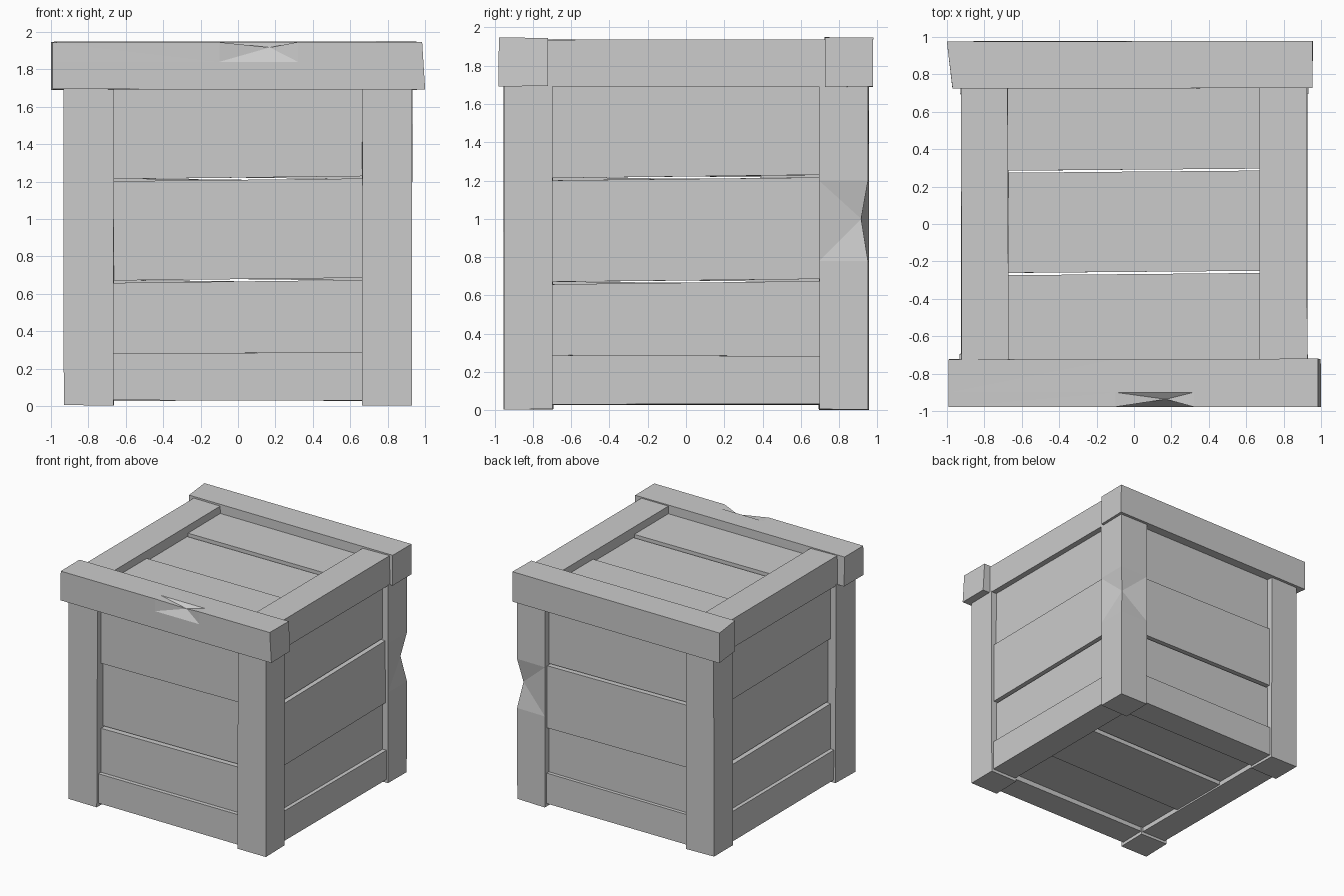
import bpy, bmesh, random
from math import radians
from mathutils import Vector, Matrix

if "Cube" in bpy.data.objects:
    bpy.data.objects.remove(bpy.data.objects["Cube"])

random.seed(4)


def box(name, lo, hi, jitter=0.003, cuts=(), shape=None, matrix=None):
    """Box between two corners with optional edge cuts and vertex shaping."""
    lo, hi = Vector(lo), Vector(hi)
    bm = bmesh.new()
    bmesh.ops.create_cube(bm, size=1)
    for v in bm.verts:
        for i in range(3):
            v.co[i] = hi[i] if v.co[i] > 0 else lo[i]
            v.co[i] += random.uniform(-jitter, jitter)
    for axis, pos in cuts:
        n = Vector((axis == 0, axis == 1, axis == 2))
        bmesh.ops.bisect_plane(bm, geom=bm.verts[:] + bm.edges[:] + bm.faces[:],
                               plane_co=n * pos, plane_no=n)
    if shape:
        for v in bm.verts:
            shape(v.co)
    if cuts:
        bmesh.ops.triangulate(bm, faces=[f for f in bm.faces])
    if matrix:
        bm.transform(matrix)
    for v in bm.verts:
        v.co.z = max(v.co.z, 0)
    bmesh.ops.recalc_face_normals(bm, faces=bm.faces[:])
    me = bpy.data.meshes.new(name)
    bm.to_mesh(me)
    bm.free()
    ob = bpy.data.objects.new(name, me)
    bpy.context.collection.objects.link(ob)
    return ob


def dent(point, target, radius=0.03):
    """Shaper that pushes the vertex near point to target."""
    p, t = Vector(point), Vector(target)

    def fn(co):
        if (co - p).length < radius:
            co[:] = t
    return fn


# Corner posts, the back right one chipped on its outer edge
for sx in (-1, 1):
    for sy in (-1, 1):
        x, y = sorted((sx * 0.665, sx * 0.93)), sorted((sy * 0.695, sy * 0.952))
        name = f"{'front' if sy < 0 else 'back'}_{'left' if sx < 0 else 'right'}_post"
        chipped = sx > 0 and sy > 0
        box(name, (x[0], y[0], 0.005), (x[1], y[1], 1.70),
            cuts=[(2, 0.78), (2, 1.0), (2, 1.2)] if chipped else (),
            shape=dent((0.93, 0.952, 1.0), (0.895, 0.915, 1.0)) if chipped else None)

# Top front beam: chipped upper edge and slanted right end
chip = dent((0.17, -0.977, 1.945), (0.17, -0.937, 1.917))


def front_shape(co):
    chip(co)
    if co.x > 0.9:
        co.x -= 0.015 * (co.z - 1.69) / 0.25


box("top_front_beam", (-0.99, -0.977, 1.693), (1.0, -0.722, 1.945), 0.002,
    [(0, -0.1), (0, 0.17), (0, 0.32), (1, -0.90), (2, 1.84)], front_shape)


# Top back beam with a skewed left end
def back_shape(co):
    if co.x < -0.9:
        co.x += 0.03 * (0.977 - co.y) / 0.25


box("top_back_beam", (-1.0, 0.725, 1.69), (0.955, 0.977, 1.947), 0.002, shape=back_shape)

# Top side beams
for s, side in ((-1, "left"), (1, "right")):
    x = sorted((s * 0.673, s * 0.925))
    box(f"top_{side}_beam", (x[0], -0.73, 1.69), (x[1], 0.73, 1.935))

# Wall planks and bottom rails; the middle plank is proud or recessed per wall
gap = 0.006
for k, (wall, proud) in enumerate((("front", -1), ("right", 1), ("back", 1), ("left", -1))):
    half, face = (0.68, 0.95) if k % 2 == 0 else (0.71, 0.93)
    rot = Matrix.Rotation(radians(90 * k), 4, 'Z')

    def tilt(co):
        co.z += 0.008 * co.x / half

    rows = ((0.22, 0.672), (0.672, 1.215), (1.215, 1.76))
    for i, (z0, z1) in enumerate(rows):
        d = face - 0.05 + (0.025 * proud if i == 1 else 0)
        box(f"{wall}_plank_{i + 1}", (-half, -d, z0 + gap), (half, -d + 0.08, z1 - gap),
            0.001, shape=tilt, matrix=rot)
    box(f"{wall}_bottom_rail", (-half, -face + 0.018, 0.03), (half, -face + 0.25, 0.285),
        0.003, matrix=rot)


# Lid and floor planks, running along x
def tilt_y(co):
    co.y += 0.006 * co.x / 0.7


for i, (y0, y1) in enumerate(((-0.8, -0.262), (-0.262, 0.285), (0.285, 0.8))):
    mid = 0.025 if i == 1 else 0
    box(f"lid_plank_{i + 1}", (-0.72, y0 + gap, 1.79 - mid), (0.72, y1 - gap, 1.87 - mid),
        0.001, shape=tilt_y)
    box(f"floor_plank_{i + 1}", (-0.72, y0 + gap, 0.07 - mid), (0.72, y1 - gap, 0.15 - mid),
        0.001, shape=tilt_y)
